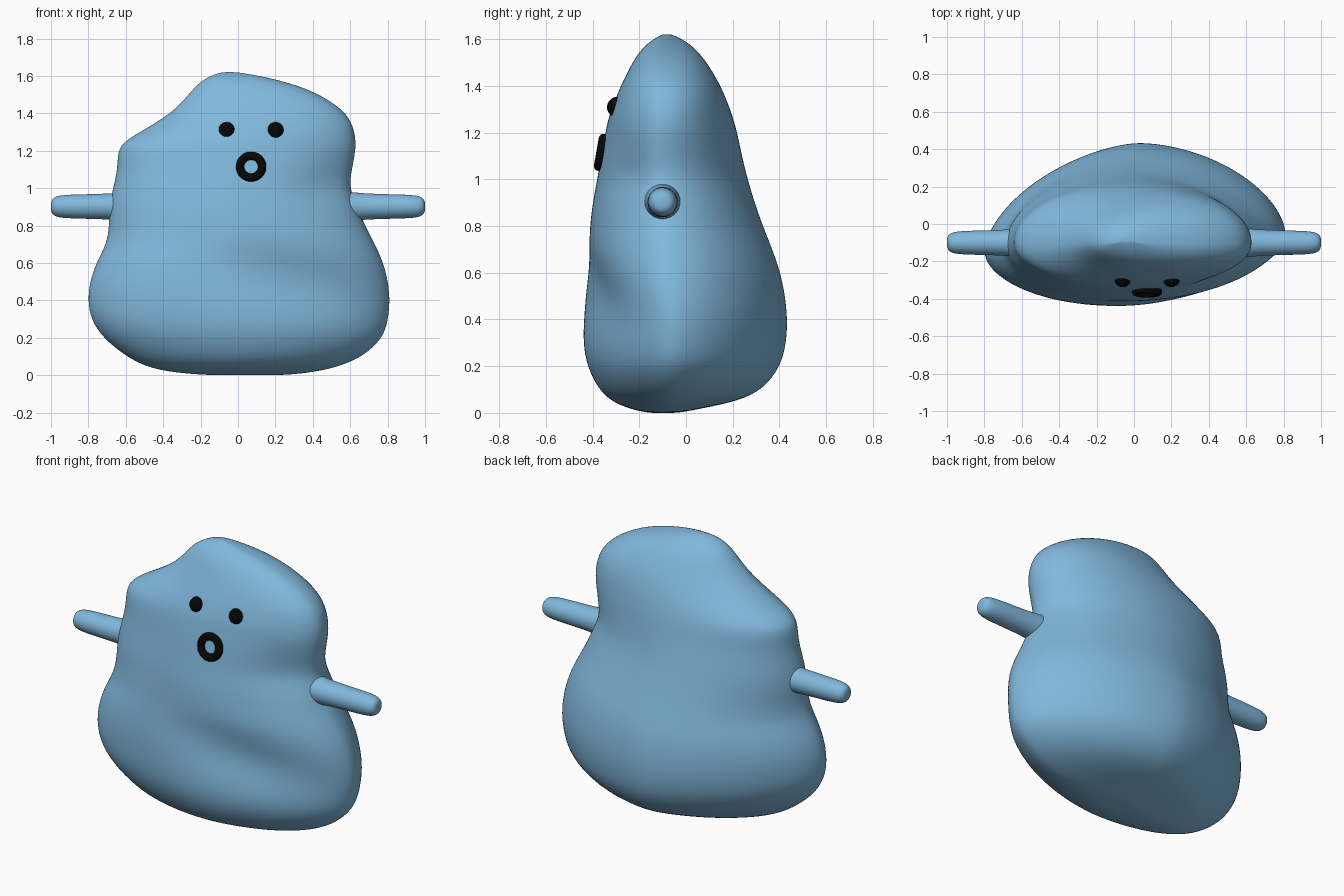
import bpy, bmesh, math
from mathutils import Vector

cube = bpy.data.objects.get("Cube")
if cube:
    bpy.data.objects.remove(cube)


def material(name, rgb):
    mat = bpy.data.materials.new(name)
    mat.use_nodes = True
    colour = (*rgb, 1)
    mat.diffuse_color = colour
    mat.node_tree.nodes["Principled BSDF"].inputs["Base Color"].default_value = colour
    return mat


blue = material("soft_blue", (0.22, 0.48, 0.72))
black = material("black", (0.002, 0.002, 0.002))


def loft(name, rings, mat, levels):
    """Skin a list of equal-length closed rings, cap both ends and smooth."""
    bm = bmesh.new()
    loops = [[bm.verts.new(p) for p in ring] for ring in rings]
    count = len(loops[0])
    for low, high in zip(loops, loops[1:]):
        for i in range(count):
            j = (i + 1) % count
            bm.faces.new((low[i], low[j], high[j], high[i]))
    for loop in (loops[0], loops[-1]):
        centre = bm.verts.new(sum((v.co for v in loop), Vector()) / count)
        for i in range(count):
            bm.faces.new((loop[i], loop[(i + 1) % count], centre))
    bmesh.ops.recalc_face_normals(bm, faces=bm.faces)
    for face in bm.faces:
        face.smooth = True
    mesh = bpy.data.meshes.new(name)
    bm.to_mesh(mesh)
    bm.free()
    mesh.materials.append(mat)
    obj = bpy.data.objects.new(name, mesh)
    bpy.context.collection.objects.link(obj)
    sub = obj.modifiers.new("smooth", 'SUBSURF')
    sub.levels = sub.render_levels = levels
    return obj


# Body outline: height, right edge, left edge, front, back
outline = [
    (0.0, -0.18, 0.26, -0.17, -0.03),
    (0.02, -0.39, 0.43, -0.25, 0.07),
    (0.05, -0.50, 0.55, -0.32, 0.22),
    (0.1, -0.60, 0.67, -0.375, 0.33),
    (0.2, -0.725, 0.78, -0.425, 0.405),
    (0.3, -0.79, 0.805, -0.44, 0.43),
    (0.4, -0.805, 0.815, -0.44, 0.435),
    (0.5, -0.795, 0.805, -0.445, 0.425),
    (0.6, -0.76, 0.78, -0.445, 0.405),
    (0.7, -0.705, 0.735, -0.435, 0.37),
    (0.8, -0.69, 0.68, -0.415, 0.33),
    (0.9, -0.69, 0.64, -0.40, 0.295),
    (1.0, -0.67, 0.595, -0.38, 0.265),
    (1.1, -0.645, 0.61, -0.365, 0.24),
    (1.2, -0.645, 0.63, -0.345, 0.22),
    (1.25, -0.61, 0.63, -0.335, 0.205),
    (1.3, -0.525, 0.625, -0.32, 0.19),
    (1.4, -0.355, 0.59, -0.28, 0.15),
    (1.5, -0.265, 0.445, -0.23, 0.09),
    (1.56, -0.215, 0.29, -0.19, 0.04),
    (1.6, -0.15, 0.12, -0.14, -0.015),
    (1.62, -0.09, 0.0, -0.1, -0.06),
]
SEGMENTS = 48
RIDGE = -0.1

# Front hollows: x, z, half width, half height, slope, depth
hollows = [
    (0.3, 0.52, 0.5, 0.14, -0.2, 0.06),     # slanting belly fold
    (0.52, 1.03, 0.16, 0.09, 0, 0.05),      # pinch above the left arm
]


def body_ring(z, right, left, front, back):
    twist = 0.06 * min(1, max(0, 1.6 - 1.5 * z))
    ring = []
    for i in range(SEGMENTS):
        a = math.tau * i / SEGMENTS
        c, s = math.cos(a), math.sin(a)
        # Pointed sides low down, rounder towards the head
        power = 1.28 - 0.24 * z if s > 0 else 1.12 - 0.12 * z
        x = (left + right) / 2 + (left - right) / 2 * math.copysign(abs(c) ** power, c)
        depth = back - RIDGE if s > 0 else RIDGE - front
        y = RIDGE + twist * x + depth * math.copysign(abs(s) ** power, s)
        if s < 0:
            for hx, hz, wide, tall, slope, deep in hollows:
                dx = x - hx
                dz = z - hz - slope * dx
                y -= s * deep * math.exp(-(dx / wide) ** 2 - (dz / tall) ** 2)
        ring.append((x, y, z))
    return ring


loft("body", [body_ring(*row) for row in outline], blue, 2)

# Stubby arms, widening slightly where they meet the body
arm_profile = [(0.5, 0.085), (0.6, 0.08), (0.66, 0.073), (0.74, 0.069), (0.82, 0.067),
               (0.92, 0.064), (0.97, 0.058), (0.995, 0.042), (1.0, 0.018)]
for name, side in (("left_arm", 1), ("right_arm", -1)):
    rings = [[(side * x, RIDGE + r * math.cos(math.tau * k / 16),
               0.902 + r * math.sin(math.tau * k / 16)) for k in range(16)]
             for x, r in arm_profile]
    loft(name, rings, blue, 2)


def finish(name):
    obj = bpy.context.object
    obj.name = name
    obj.data.materials.append(black)
    bpy.ops.object.shade_smooth()


# Bead eyes and ring mouth
for name, x in (("right_eye", -0.06), ("left_eye", 0.2)):
    bpy.ops.mesh.primitive_uv_sphere_add(segments=32, ring_count=16, radius=0.045,
                                         location=(x, -0.293, 1.308))
    finish(name)
bpy.ops.mesh.primitive_torus_add(major_segments=48, minor_segments=16, major_radius=0.059,
                                 minor_radius=0.022, location=(0.07, -0.362, 1.115),
                                 rotation=(math.radians(80), 0, 0))
finish("mouth")
